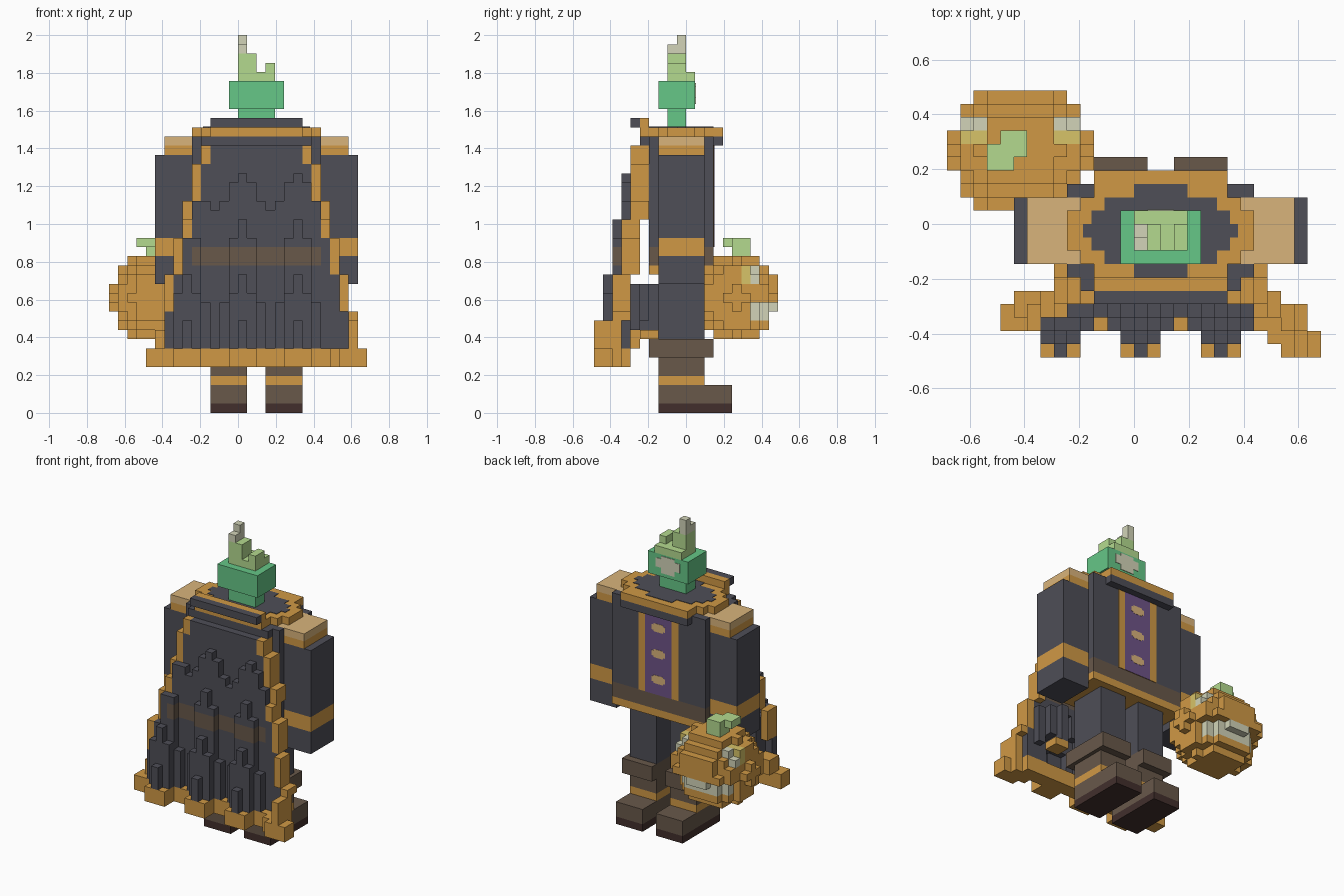
import bpy, bmesh
from mathutils import Matrix, Vector

if "Cube" in bpy.data.objects:
    bpy.data.objects.remove(bpy.data.objects["Cube"])

V = 2 / 41          # size of one block
MID = 16            # block column of the body's centre line
THIN = 0.06         # thickness of painted plates, in blocks


def material(name, r, g, b):
    lin = [((c / 255 + 0.055) / 1.055) ** 2.4 for c in (r, g, b)] + [1]
    m = bpy.data.materials.new(name)
    m.use_nodes = True
    m.diffuse_color = lin
    m.node_tree.nodes["Principled BSDF"].inputs["Base Color"].default_value = lin
    return m


DARK = material("charcoal cloth", 78, 78, 87)
GOLD = material("orange trim", 208, 153, 69)
BROWN = material("brown leather", 104, 88, 74)
SOLE = material("dark sole", 66, 47, 44)
TAN = material("tan pad", 217, 180, 123)
GREEN = material("flame green", 102, 199, 135)
LIME = material("pale green", 180, 218, 143)
PALE = material("pale glow", 210, 212, 184)
PURPLE = material("purple cloth", 110, 84, 136)
YELLOW = material("olive yellow", 215, 195, 104)


def part(name, boxes):
    """One object from blocks (material, x0, x1, y0, y1, z0, z1)."""
    mesh = bpy.data.meshes.new(name)
    bm = bmesh.new()
    mats = []
    for mat, x0, x1, y0, y1, z0, z1 in boxes:
        if mat not in mats:
            mats.append(mat)
            mesh.materials.append(mat)
        centre = Vector(((x0 + x1) / 2 - 14, (y0 + y1) / 2 - 10, (z0 + z1) / 2)) * V
        size = Matrix.Diagonal((abs(x1 - x0) * V, (y1 - y0) * V, (z1 - z0) * V, 1))
        made = bmesh.ops.create_cube(bm, size=1, matrix=Matrix.Translation(centre) @ size)
        for face in {f for v in made["verts"] for f in v.link_faces}:
            face.material_index = mats.index(mat)
    bm.to_mesh(mesh)
    bm.free()
    obj = bpy.data.objects.new(name, mesh)
    bpy.context.collection.objects.link(obj)


def mirrored(boxes):
    return [(m, 2 * MID - b, 2 * MID - a, *rest) for m, a, b, *rest in boxes]


# Legs, boots, arms and shoulder pads, built once per side
leg = [(SOLE, 17, 21, 7, 15, 0, 1), (BROWN, 17, 21, 7, 15, 1, 3),
       (GOLD, 17, 21, 7, 12, 3, 4), (BROWN, 17, 21, 7, 12, 4, 6),
       (BROWN, 17, 21.5, 6, 13, 6, 8), (DARK, 17, 21, 7, 12, 8, 15)]
arm = [(DARK, 23, 27, 7, 12, 14, 17), (GOLD, 23, 27, 7, 12, 17, 19),
       (DARK, 23, 27, 7, 12, 19, 28)]
pad = [(GOLD, 22, 26, 7, 12, 28, 29), (TAN, 22, 26, 7, 12, 29, 30)]
for label, boxes in (("leg", leg), ("arm", arm), ("shoulder_pad", pad)):
    part("left_" + label, boxes)
    part("right_" + label, mirrored(boxes))

# Coat with belt and hem
part("coat", [(GOLD, 9, 23, 6, 13, 15, 16), (BROWN, 9, 23, 6, 13, 16, 18),
              (DARK, 9, 23, 6, 13, 18, 30), (DARK, 11, 21, 13, 14, 29, 30)])

# Buttoned panel on the coat
panel = [(GOLD, 13, 19, 13, 13 + THIN, 18, 29),
         (PURPLE, 14, 18, 13, 13 + THIN * 1.4, 18, 29)]
for z in (19.5, 23, 26.5):
    panel.append((TAN, 15, 17, 13, 13 + THIN * 1.8, z + 0.2, z + 0.9))
    panel.append((TAN, 15.3, 16.7, 13, 13 + THIN * 1.9, z, z + 1.1))
part("coat_panel", panel)

# Round collar with dark inset
collar, inset = [], []
for y in range(5, 14):
    off = abs(y - 9)
    half = (7, 7, 6, 5, 5)[off]
    collar.append((GOLD, MID - half, MID + half, y, y + 1, 30, 31))
    if off < 4:
        reach = (5.8, 5.2, 4.2, 2)[off]
        inset.append((DARK, MID - reach, MID + reach, y, y + 1, 31, 31 + THIN))
part("collar", collar)
part("collar_inset", inset)

# Neck, flame head and flame tips
part("neck", [(GREEN, 14, 18, 8, 10, 31, 33)])
part("flame_head", [(GREEN, 13, 19, 7, 11, 33, 36)])
part("flame_face", [(PALE, 14.2, 17.8, 11, 11 + THIN, 34.2, 35.4),
                    (PALE, 15, 17, 11, 11 + THIN * 1.2, 33.5, 35.8)])
part("flame_tips", [(LIME, 14, 18, 8, 11, 36, 37), (LIME, 17, 18, 8, 10, 37, 38),
                    (LIME, 14, 16, 8, 10, 37, 39), (PALE, 14, 15, 8, 10, 39, 40),
                    (PALE, 14, 15, 9, 10, 40, 41)])


# Cape: layered folds that widen and move outward as they fall
def base(z):
    return 1 + sum(z >= step for step in (10, 15, 21))


def half_width(z):
    return 11 - (z - 7) // 4


def fold(x):
    return min(abs(x - c) for c in (8, 14, 20))


# top of each layer by distance from the nearest fold, inner layer first
LAYERS = ((26, 25, 23, 22), (21, 19, 12, 0), (15, 13, 0, 0), (10, 0, 0, 0))


def front(x, z):
    return 4 - sum(z < tops[min(fold(x), 3)] for tops in LAYERS)


cape, trim = [], []
for z in range(7, 29):
    half, y = half_width(z), base(z)
    for x in range(MID - half + 1, MID + half - 1):
        belt = z in (16, 17) and 9 <= x < 23
        back = max(y + 1, front(x, z) + 1)
        cape.append((BROWN if belt else DARK, x, x + 1, front(x, z), back, z, z + 1))
    if z > 10:
        trim.append((GOLD, MID - half, MID - half + 1, y, y + 2, z, z + 1))
    trim.append((GOLD, MID + half - 1, MID + half, y - (z < 10), y + 2, z, z + 1))
part("cape", cape)
part("cape_trim", trim)
part("cape_top", [(DARK, 11, 21, 4, 5, 31, 32), (GOLD, 11, 21, 5, 6, 31, 32),
                  (DARK, 10, 22, 5, 6, 29, 30)])

# Cape hem, following the folds and flaring at both ends
hem = [(GOLD, x, x + 1, 0 if fold(x) < 2 else 2, 4, 5, 7) for x in range(7, 23)]
hem += [(GOLD, 4, 7, 2, 4, 5, 7), (GOLD, 5, 7, 3, 5, 7, 9)]
hem += [(GOLD, 22 + i, 25 + i, 3 - i, 5 - i, 5, 7) for i in range(1, 4)]
part("cape_hem", hem)

# Inner side folds of the cape
wing = [(DARK, 22 + i, 23 + i, 3, 7 - i, 9 + i % 2, 14) for i in range(3)]
wing.append((GOLD, 22, 24, 5, 7, 8, 9))
part("cape_left_fold", wing)
part("cape_right_fold", mirrored(wing))

# Carved pumpkin with glowing eyes and mouth
pumpkin = []
for x in range(11):
    for y in range(11, 20):
        for z in range(8, 17):
            side = abs(x - 5)
            r = (side / 5.15) ** 2 + ((y - 15) / 4.9) ** 2 + ((z - 12) / 4.9) ** 2
            if not 0.25 < r < 1.02:
                continue
            mat = GOLD
            if z in (14, 15) and side in (3, 4) and y in (16, 17):
                mat = YELLOW if y == 16 else PALE
            # the mouth is cut back to a glowing inner layer
            if y > 16 and z in (10, 11) and side < 5:
                if r > 0.75:
                    continue
                mat = PALE
            pumpkin.append((mat, x, x + 1, y, y + 1, z, z + 1))
part("pumpkin", pumpkin)
part("pumpkin_stem", [(LIME, 4, 6, 15, 17, 16, 19), (LIME, 3, 4, 14, 16, 18, 19),
                      (LIME, 4, 5, 14, 15, 18, 19)])
